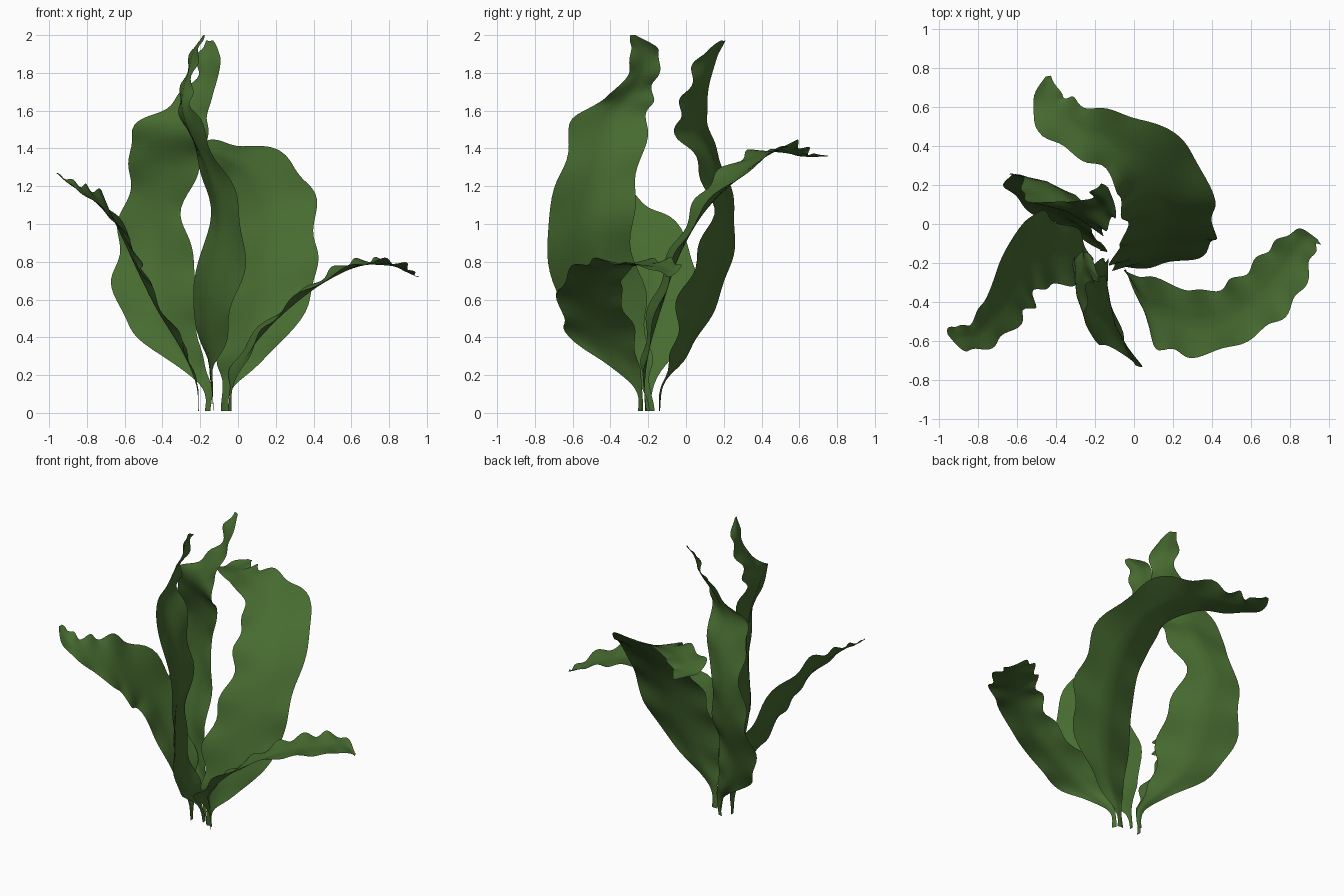
import bpy, bmesh, math
from mathutils import Vector

green = bpy.data.materials.new("leaf green")
green.diffuse_color = (0.063, 0.148, 0.030, 1)

ROWS_PER_SPAN, HALF_COLS = 7, 4


def spline(pts, i, t):
    """Catmull-Rom blend of station rows."""
    p0, p1, p2, p3 = (pts[min(max(i + k, 0), len(pts) - 1)] for k in (-1, 0, 1, 2))
    return [0.5 * (2 * b + (c - a) * t + (2 * a - 5 * b + 4 * c - d) * t * t
                   + (3 * b - a - 3 * c + d) * t ** 3)
            for a, b, c, d in zip(p0, p1, p2, p3)]


def leaf(name, stations, phase, fold=0.14):
    """Sheet along a midrib; station = x, y, z, half width, width heading, width rise."""
    rows = [spline(stations, i, k / ROWS_PER_SPAN)
            for i in range(len(stations) - 1) for k in range(ROWS_PER_SPAN)]
    rows.append(list(stations[-1]))
    bm = bmesh.new()
    grid = []
    for r, (x, y, z, w, az, rise) in enumerate(rows):
        a, b = rows[max(r - 1, 0)], rows[min(r + 1, len(rows) - 1)]
        tangent = (Vector(b[:3]) - Vector(a[:3])).normalized()
        side = Vector((math.cos(math.radians(az)), math.sin(math.radians(az)), rise))
        up = side.cross(tangent).normalized()
        w = max(w, 0.012)
        line = []
        for c in range(-HALF_COLS, HALF_COLS + 1):
            u = c / HALF_COLS
            wave = math.sin(r * 0.7 + phase + (1.9 if u > 0 else 0))
            ruffle = min(w, 0.12) * u * u * wave
            p = Vector((x, y, z)) + side * (w * u + 0.12 * ruffle * u)
            p += up * (fold * w * (abs(u) - 0.4) + 0.12 * ruffle)
            p.z = max(p.z, 0.0)
            line.append(bm.verts.new(p))
        grid.append(line)
    for l0, l1 in zip(grid, grid[1:]):
        for c in range(2 * HALF_COLS):
            bm.faces.new((l0[c], l0[c + 1], l1[c + 1], l1[c])).smooth = True
    mesh = bpy.data.meshes.new(name)
    bm.to_mesh(mesh)
    bm.free()
    mesh.materials.append(green)
    bpy.context.collection.objects.link(bpy.data.objects.new(name, mesh))


# Broad back leaf, arching over to the rear left
leaf("back_leaf", [
    (-.07, -.21, .01, .02, 0, 0), (-.05, -.22, .15, .035, 0, 0), (.06, -.20, .35, .17, 5, .1),
    (.14, -.13, .60, .26, 8, .15), (.17, -.05, .83, .24, 8, .15), (.18, .08, 1.06, .23, 15, .2),
    (.10, .26, 1.25, .23, 40, .3), (-.06, .40, 1.36, .17, 72, .35),
    (-.24, .47, 1.39, .13, 80, .15), (-.38, .54, 1.38, .12, 60, 0),
    (-.45, .64, 1.36, .08, 20, 0), (-.44, .76, 1.36, .015, 10, 0)], 0.0)

# Low leaf reaching right
leaf("right_leaf", [
    (-.04, -.24, .01, .015, -60, 0), (-.03, -.26, .15, .03, -65, .2),
    (.06, -.42, .34, .17, -75, .15), (.20, -.48, .50, .18, -85, .05),
    (.38, -.51, .65, .16, -85, .05), (.55, -.44, .75, .15, -65, .1),
    (.67, -.36, .79, .15, -55, .03), (.76, -.25, .79, .14, -50, -.05),
    (.83, -.14, .78, .10, -40, -.2), (.89, -.07, .75, .06, -45, -.35),
    (.95, -.09, .72, .015, -60, -.2)], 1.0)

# Leaf reaching left and forward, twisting over at its middle
leaf("left_leaf", [
    (-.21, -.20, .01, .015, 90, 0), (-.22, -.20, .15, .03, 90, 0),
    (-.29, -.17, .33, .12, 92, 0), (-.42, -.14, .55, .18, 98, .2),
    (-.52, -.14, .75, .19, 95, .25), (-.60, -.27, .92, .16, 115, .85),
    (-.66, -.40, 1.03, .11, 138, 1.2), (-.74, -.51, 1.11, .10, 130, .8),
    (-.82, -.58, 1.17, .07, 112, .5), (-.90, -.58, 1.22, .06, 100, .3),
    (-.96, -.55, 1.27, .015, 90, 0)], 2.0)

# Tall upright leaf at the rear left
leaf("tall_back_leaf", [
    (-.16, -.14, .01, .015, -10, 0), (-.17, -.12, .15, .03, -15, 0),
    (-.32, -.01, .33, .13, -20, 0), (-.42, .07, .55, .23, -25, 0),
    (-.43, .16, .80, .23, -25, 0), (-.45, .21, 1.05, .17, -22, 0),
    (-.38, .15, 1.30, .19, -20, 0), (-.36, .06, 1.48, .22, -23, 0),
    (-.27, .05, 1.61, .14, -30, 0), (-.17, .08, 1.75, .08, -40, 0),
    (-.15, .12, 1.88, .08, -40, 0), (-.15, .20, 1.97, .02, -30, 0)], 3.0)

# Tall upright leaf at the front, seen edge-on from the front
leaf("tall_front_leaf", [
    (-.13, -.18, .01, .015, 90, 0), (-.14, -.22, .15, .03, 95, 0),
    (-.15, -.36, .35, .17, 108, 0), (-.14, -.47, .65, .26, 118, 0),
    (-.08, -.52, 1.0, .24, 112, 0), (-.16, -.45, 1.30, .21, 105, 0),
    (-.27, -.40, 1.55, .20, 102, 0), (-.29, -.30, 1.68, .12, 105, 0),
    (-.26, -.23, 1.80, .08, 105, 0), (-.23, -.22, 1.92, .08, 105, 0),
    (-.18, -.28, 2.0, .015, 100, 0)], 4.0)
